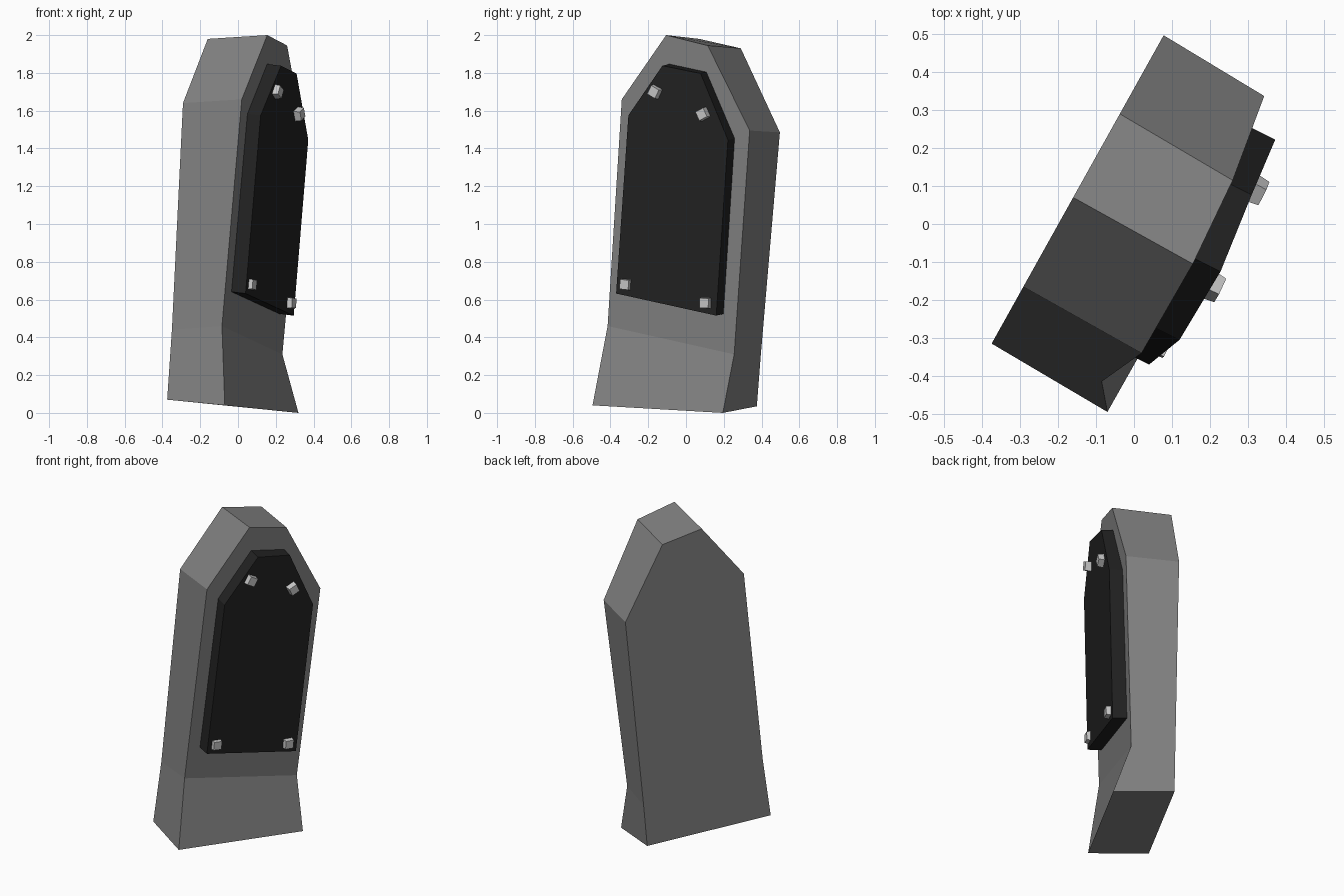
import bpy, bmesh
from mathutils import Vector, Matrix

if "Cube" in bpy.data.objects:
    bpy.data.objects.remove(bpy.data.objects["Cube"])


def material(name, color):
    m = bpy.data.materials.new(name)
    m.diffuse_color = (*color, 1)
    m.use_nodes = True
    m.node_tree.nodes["Principled BSDF"].inputs["Base Color"].default_value = m.diffuse_color
    return m


stone = material("grey stone", (0.22, 0.22, 0.22))
black = material("black panel", (0.016, 0.016, 0.016))
metal = material("light metal", (0.58, 0.58, 0.58))


def finish(name, bm, mat):
    bmesh.ops.recalc_face_normals(bm, faces=bm.faces)
    mesh = bpy.data.meshes.new(name)
    bm.to_mesh(mesh)
    bm.free()
    mesh.materials.append(mat)
    obj = bpy.data.objects.new(name, mesh)
    bpy.context.collection.objects.link(obj)
    return obj


def slab(name, front, back, mat, crease=None):
    """Solid between two outlines with matching corners."""
    bm = bmesh.new()
    f = [bm.verts.new(p) for p in front]
    b = [bm.verts.new(p) for p in back]
    n = len(f)
    for i in range(n):
        j = (i + 1) % n
        bm.faces.new((f[i], f[j], b[j], b[i]))
    for loop in (f, b):
        face = bm.faces.new(loop)
        if crease:
            bmesh.utils.face_split(face, loop[crease[0]], loop[crease[1]])
    return finish(name, bm, mat)


# Leaning headstone: left foot, waist, shoulder, top, then down the right side
stone_front = [(-0.07, -0.495, 0.04), (-0.085, -0.415, 0.46), (0.02, -0.34, 1.66),
               (0.155, -0.105, 2.0), (0.26, 0.115, 1.945), (0.343, 0.337, 1.495),
               (0.235, 0.255, 0.31), (0.32, 0.195, 0.0)]
back_yz = [(-0.315, 0.07), (-0.27, 0.44), (-0.165, 1.64), (0.07, 1.98),
           (0.29, 1.93), (0.497, 1.485), (0.395, 0.295), (0.375, 0.035)]
# The back is one flat upright plane
stone_back = [(-0.375 + (y + 0.315) * 0.558, y, z) for y, z in back_yz]
slab("headstone", stone_front, stone_back, stone, crease=(1, 6))

# Raised plaque, sunk slightly into the stone
plaque_front = [(0.04, -0.37, 0.632), (0.12, -0.305, 1.575), (0.228, -0.125, 1.838),
                (0.31, 0.077, 1.797), (0.372, 0.222, 1.445), (0.295, 0.16, 0.515)]
inward = Vector((-0.10, 0.05, 0.012))
plaque_back = [Vector(p) + inward for p in plaque_front]
slab("plaque", plaque_front, plaque_back, black)

# Four square studs on the plaque
normal = Vector((0.896, -0.44, -0.045)).normalized()
for i, (pos, tilt) in enumerate([((0.207, -0.165, 1.70), -0.4), ((0.322, 0.09, 1.582), 0.55),
                                 ((0.068, -0.318, 0.68), 0.0), ((0.277, 0.105, 0.582), 0.05)]):
    up = Matrix.Rotation(tilt, 3, normal) @ Vector((0.08, 0.065, 0.94))
    side = up.cross(normal).normalized()
    up = normal.cross(side)
    frame = Matrix((side, up, normal)).transposed().to_4x4()
    bm = bmesh.new()
    bmesh.ops.create_cube(bm, size=1, matrix=Matrix.Diagonal((0.06, 0.06, 0.045, 1)))
    for v in bm.verts:  # slightly narrower outer face
        if v.co.z > 0:
            v.co.x *= 0.85
            v.co.y *= 0.85
    bm.transform(Matrix.Translation(pos) @ frame)
    finish(f"stud_{i + 1}", bm, metal)
